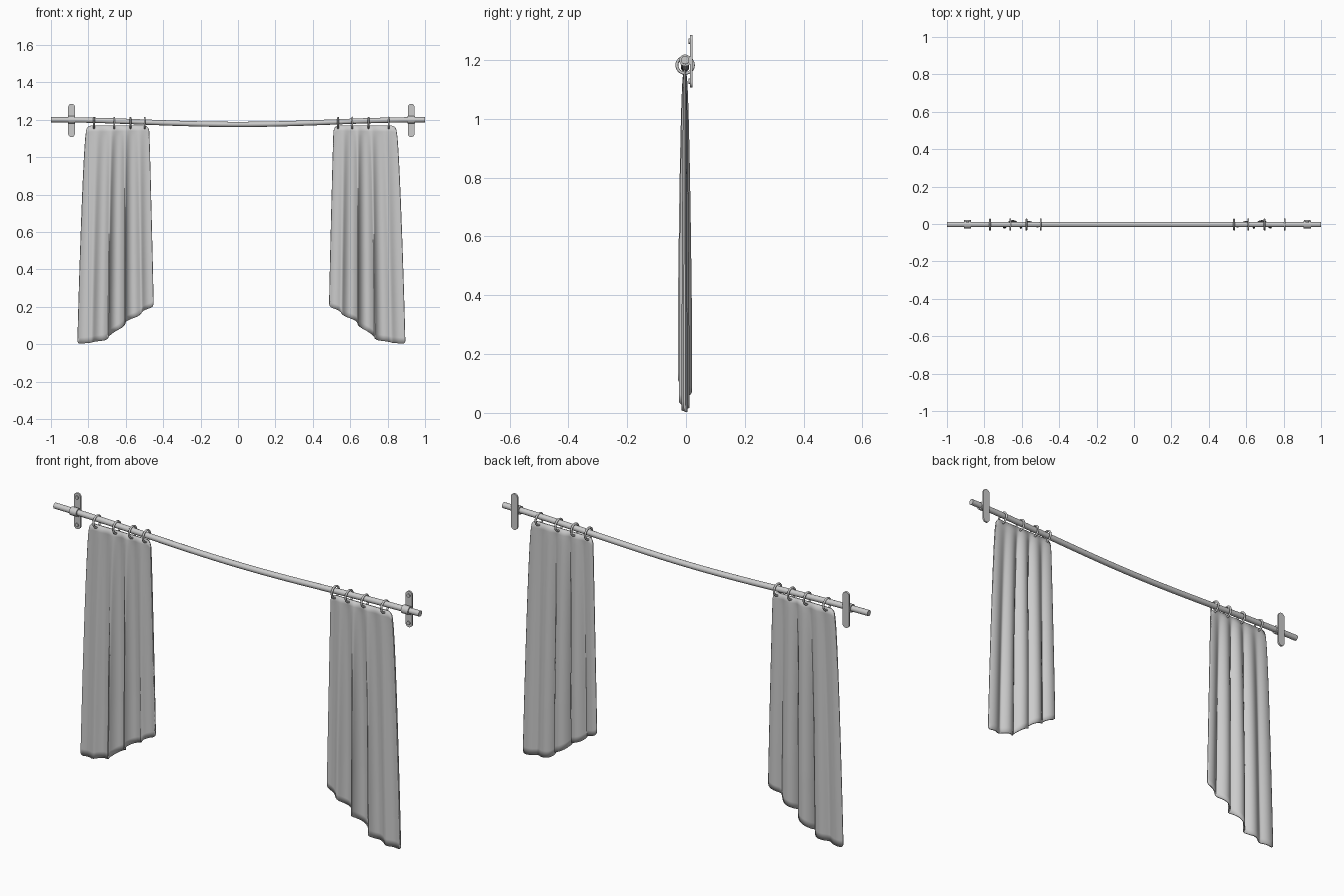
import bpy, bmesh
from math import sin, cos, pi, sqrt, exp
from mathutils import Matrix, Vector

cube = bpy.data.objects.get("Cube")
if cube:
    bpy.data.objects.remove(cube, do_unlink=True)

grey = bpy.data.materials.new("soft grey")
grey.use_nodes = True
grey.diffuse_color = (0.6, 0.6, 0.6, 1)
grey.node_tree.nodes["Principled BSDF"].inputs["Base Color"].default_value = (0.6, 0.6, 0.6, 1)

MID = 0.018      # the hangings mirror about this x
ROD_Y = -0.003


def finish(name, bm):
    bmesh.ops.recalc_face_normals(bm, faces=bm.faces[:])
    mesh = bpy.data.meshes.new(name)
    bm.to_mesh(mesh)
    bm.free()
    obj = bpy.data.objects.new(name, mesh)
    bpy.context.collection.objects.link(obj)
    mesh.materials.append(grey)
    bpy.context.view_layer.objects.active = obj
    bpy.ops.object.select_all(action='DESELECT')
    obj.select_set(True)
    bpy.ops.object.shade_smooth_by_angle(angle=0.7)
    return obj


def cylinder(bm, centre, radius, depth, axis):
    rot = Vector((0, 0, 1)).rotation_difference(Vector(axis)).to_matrix().to_4x4()
    bmesh.ops.create_cone(bm, cap_ends=True, segments=24, radius1=radius, radius2=radius,
                          depth=depth, matrix=Matrix.Translation(centre) @ rot)


def rod_z(x):
    return 1.2 - 0.0125 * (1 + cos(pi * x))


def tube(bm, rings, closed):
    """Skin a list of vertex loops."""
    n = len(rings)
    for i in range(n if closed else n - 1):
        a, b = rings[i], rings[(i + 1) % n]
        for j in range(len(a)):
            k = (j + 1) % len(a)
            bm.faces.new((a[j], a[k], b[k], b[j]))
    if not closed:
        bm.faces.new(rings[0])
        bm.faces.new(rings[-1])


# Sagging rod
bm = bmesh.new()
loops = []
for i in range(41):
    x = -1 + i / 20
    loops.append([bm.verts.new((x, ROD_Y + 0.014 * cos(a * pi / 10),
                                rod_z(x) + 0.014 * sin(a * pi / 10))) for a in range(20)])
tube(bm, loops, False)
finish("rod", bm)


def bracket(name, x):
    bm = bmesh.new()
    # Wall plate with round ends
    outline = []
    for end, start in ((1, 0), (-1, pi)):
        for i in range(13):
            a = start + pi * i / 12
            outline.append((x + 0.018 * cos(a), 1.196 + end * 0.071 + 0.018 * sin(a)))
    tube(bm, [[bm.verts.new((px, y, pz)) for px, pz in outline] for y in (0.013, 0.022)], False)
    # Screws, collar and stem
    for dz in (-0.068, 0.068):
        cylinder(bm, (x, 0.012, 1.196 + dz), 0.009, 0.008, (0, 1, 0))
    cylinder(bm, (x, ROD_Y, 1.199), 0.02, 0.038, (1, 0, 0))
    cylinder(bm, (x, 0.011, 1.199), 0.014, 0.014, (0, 1, 0))
    finish(name, bm)


def ring(name, x):
    bm = bmesh.new()
    loops = []
    for i in range(32):
        a = 2 * pi * i / 32
        loop = []
        for j in range(10):
            b = 2 * pi * j / 10
            r = 0.028 + 0.005 * cos(b)
            loop.append(bm.verts.new((x + 0.005 * sin(b), ROD_Y + r * cos(a), 1.183 + r * sin(a))))
        loops.append(loop)
    tube(bm, loops, True)
    finish(name, bm)


# Hem height along the cloth, from inner to outer edge
HEM = [(0, 0.2), (0.12, 0.178), (0.24, 0.145), (0.37, 0.112), (0.42, 0.1),
       (0.54, 0.05), (0.67, 0.02), (0.85, 0.007), (1, 0.002)]


def hem(s):
    for (s0, z0), (s1, z1) in zip(HEM, HEM[1:]):
        if s <= s1:
            return z0 + (z1 - z0) * (s - s0) / (s1 - s0)


def corner(s, size):
    """Rounding drop near the side edges."""
    e = max(0, 1 - min(s, 1 - s) * 0.37 / size)
    return size * (1 - sqrt(1 - e * e))


def curtain(name, side):
    bm = bmesh.new()
    cols, rows = 100, 36
    grid = []
    for r in range(rows + 1):
        t = r / rows
        row = []
        inner = 0.493 - 0.02 * t
        outer = 0.83 + 0.043 * t ** 0.7
        for c in range(cols + 1):
            s = c / cols
            envelope = 0.2 + 0.8 * exp(-((s - 0.44) / 0.3) ** 2)
            depth = envelope * min(1, 1.12 * t ** 0.45)
            phase = 2 * pi * (s - 0.487) / 0.225
            x = inner + (outer - inner) * s + 0.013 * depth * sin(phase)
            y = -0.004 + 0.022 * depth * cos(phase)
            top = 1.168 - corner(s, 0.03)
            bottom = hem(s) + corner(s, 0.014)
            row.append(bm.verts.new((MID + side * x, y, top + (bottom - top) * t)))
        grid.append(row)
    for a, b in zip(grid, grid[1:]):
        for c in range(cols):
            bm.faces.new((a[c], a[c + 1], b[c + 1], b[c]))
    cloth = finish(name, bm)
    thick = cloth.modifiers.new("cloth thickness", 'SOLIDIFY')
    thick.thickness = 0.006
    thick.offset = 0


for side, label in ((-1, "right"), (1, "left")):
    bracket(label + "_bracket", MID + side * 0.908)
    curtain(label + "_curtain", side)
    for i, d in enumerate((0.517, 0.593, 0.68, 0.788)):
        ring(f"{label}_ring_{i + 1}", MID + side * d)
